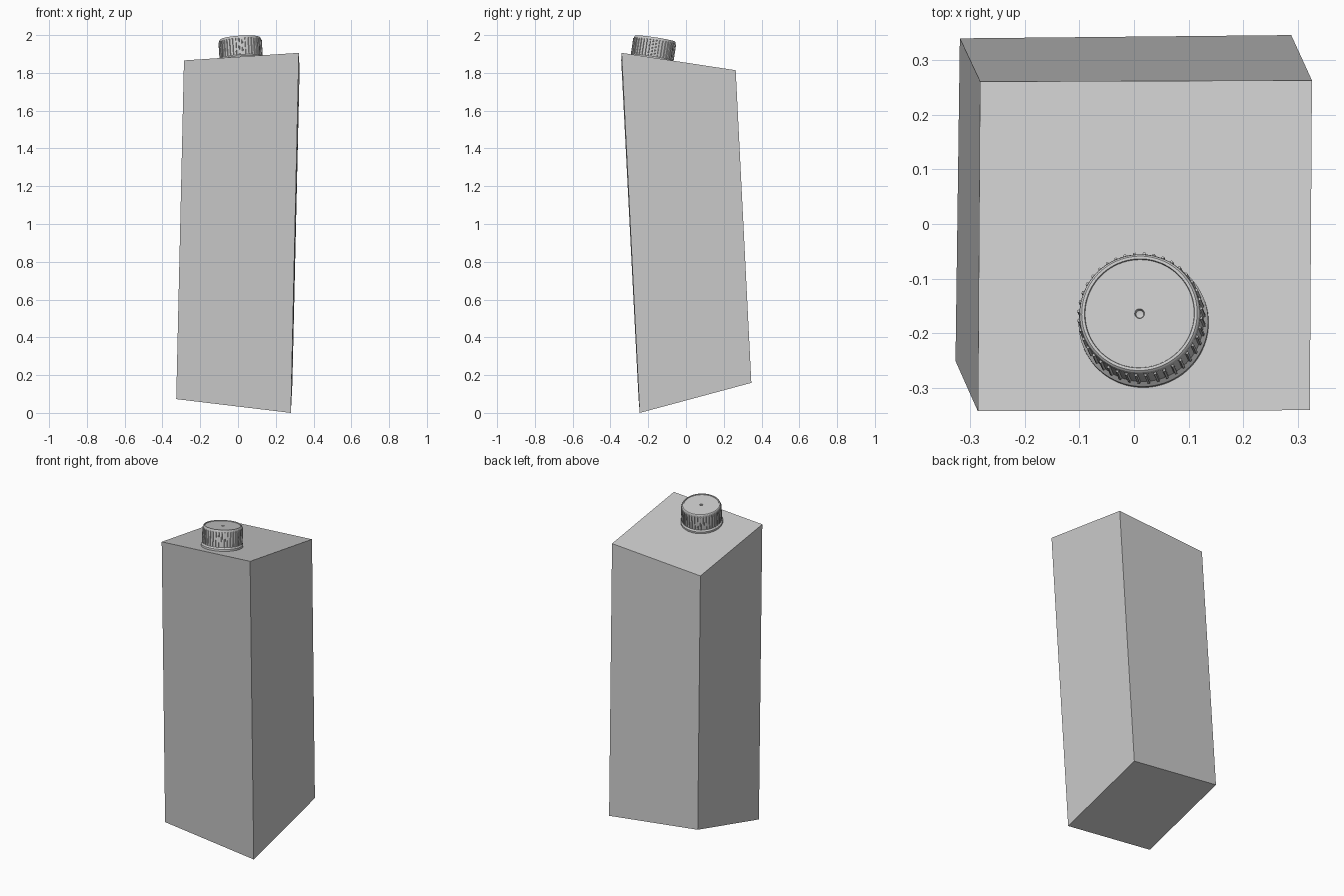
import bpy, bmesh, math
from mathutils import Vector, Matrix

if "Cube" in bpy.data.objects:
    bpy.data.objects.remove(bpy.data.objects["Cube"])

# One plain grey for everything
grey = bpy.data.materials.new("plain_grey")
grey.use_nodes = True
colour = (0.6, 0.6, 0.6, 1)
grey.diffuse_color = colour
grey.node_tree.nodes["Principled BSDF"].inputs["Base Color"].default_value = colour


def make_object(name, bm):
    bmesh.ops.recalc_face_normals(bm, faces=bm.faces)
    mesh = bpy.data.meshes.new(name)
    bm.to_mesh(mesh)
    bm.free()
    mesh.materials.append(grey)
    obj = bpy.data.objects.new(name, mesh)
    bpy.context.collection.objects.link(obj)
    return obj


def parallelogram(corner, across, back):
    return [corner, corner + across, corner + across + back, corner + back]


# Carton: a leaning block with slanted bottom and top
bottom = parallelogram(Vector((-0.327, -0.251, 0.073)),
                       Vector((0.607, 0.006, -0.073)), Vector((0.008, 0.591, 0.159)))
top_across, top_back = Vector((0.608, 0.002, 0.04)), Vector((0.004, 0.604, -0.092))
top = parallelogram(Vector((-0.286, -0.343, 1.866)), top_across, top_back)
bm = bmesh.new()
low = [bm.verts.new(p) for p in bottom]
high = [bm.verts.new(p) for p in top]
bm.faces.new(low)
bm.faces.new(high)
for i in range(4):
    j = (i + 1) % 4
    bm.faces.new((low[i], low[j], high[j], high[i]))
make_object("carton_body", bm)

# Frame of the cap: standing square on the slanted top
normal = top_across.cross(top_back).normalized()
cap_frame = Matrix.Translation((0.018, -0.182, 1.861)) @ \
    normal.to_track_quat('Z', 'Y').to_matrix().to_4x4()

# Screw cap: turned profile with collar, grip wall, raised rim and centre dimple
profile = [(0, -0.004), (0.119, -0.004), (0.119, 0.012), (0.111, 0.02), (0.111, 0.112),
           (0.109, 0.119), (0.106, 0.122), (0.101, 0.122), (0.1, 0.118),
           (0.009, 0.118), (0.007, 0.111), (0, 0.109)]
bm = bmesh.new()
points = [bm.verts.new((r, 0, z)) for r, z in profile]
edges = [bm.edges.new(pair) for pair in zip(points, points[1:])]
bmesh.ops.spin(bm, geom=points + edges, axis=(0, 0, 1), cent=(0, 0, 0),
               angle=math.tau, steps=80)
bmesh.ops.remove_doubles(bm, verts=bm.verts, dist=0.0001)
cap = make_object("screw_cap", bm)
cap.matrix_world = cap_frame
bpy.ops.object.select_all(action='DESELECT')
cap.select_set(True)
bpy.context.view_layer.objects.active = cap
bpy.ops.object.shade_smooth_by_angle(angle=math.radians(25))

# Grip ribs around the cap
bm = bmesh.new()
ribs = 40
for i in range(ribs):
    turn = Matrix.Rotation(math.tau * i / ribs, 4, 'Z')
    place = turn @ Matrix.Translation((0.111, 0, 0.066)) @ Matrix.Diagonal((0.008, 0.008, 0.09, 1))
    made = bmesh.ops.create_cube(bm, size=1, matrix=place)
    # Taper the outer face of each rib
    for v in made["verts"]:
        local = turn.inverted() @ v.co
        if local.x > 0.111:
            local.y *= 0.5
            local.z -= 0.004 if local.z > 0.066 else 0
            v.co = turn @ local
make_object("cap_grip_ribs", bm).matrix_world = cap_frame
